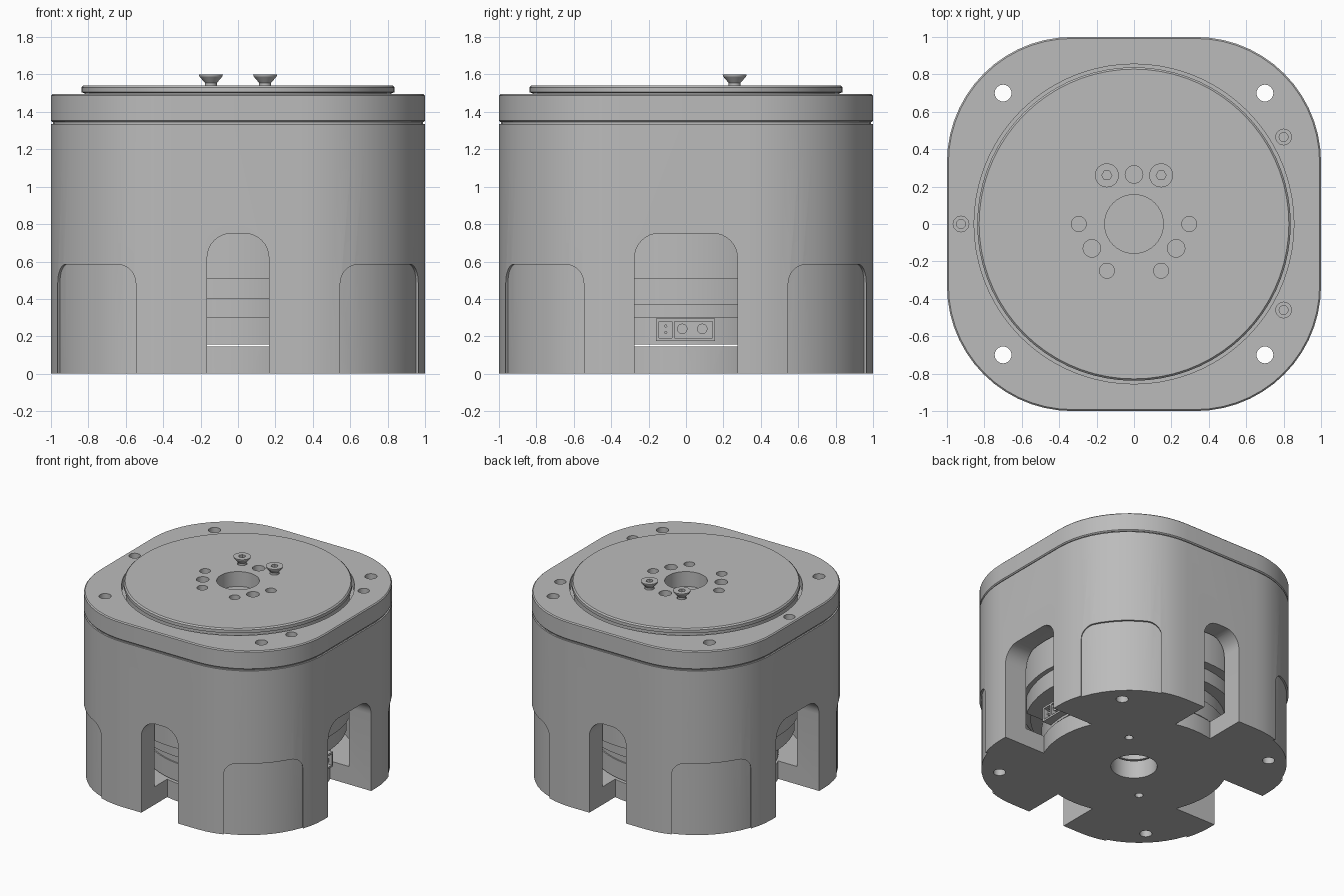
import bpy, bmesh, math
from math import sin, cos, pi
from mathutils import Matrix

if "Cube" in bpy.data.objects:
    bpy.data.objects.remove(bpy.data.objects["Cube"])

grey = bpy.data.materials.new("satin grey")
grey.use_nodes = True
colour = (0.5, 0.5, 0.5, 1)
grey.diffuse_color = colour
grey.node_tree.nodes["Principled BSDF"].inputs["Base Color"].default_value = colour


def finish(name, bm):
    bmesh.ops.recalc_face_normals(bm, faces=bm.faces)
    me = bpy.data.meshes.new(name)
    bm.to_mesh(me)
    bm.free()
    me.materials.append(grey)
    ob = bpy.data.objects.new(name, me)
    bpy.context.collection.objects.link(ob)
    return ob


def prism(name, outline, low, high, matrix=Matrix()):
    """Extrude a flat outline along its own z."""
    bm = bmesh.new()
    face = bm.faces.new([bm.verts.new((x, y, low)) for x, y in outline])
    new = bmesh.ops.extrude_face_region(bm, geom=[face])["geom"]
    verts = [v for v in new if isinstance(v, bmesh.types.BMVert)]
    bmesh.ops.translate(bm, verts=verts, vec=(0, 0, high - low))
    bm.transform(matrix)
    return finish(name, bm)


def turned(name, profile, x=0, y=0, sides=32):
    """Closed solid of revolution from (radius, z) pairs, capped at both ends."""
    bm = bmesh.new()
    rings = [[bm.verts.new((x + r * cos(2 * pi * i / sides), y + r * sin(2 * pi * i / sides), z))
              for i in range(sides)] for r, z in profile]
    for a, b in zip(rings, rings[1:]):
        for i in range(sides):
            j = (i + 1) % sides
            bm.faces.new((a[i], a[j], b[j], b[i]))
    bm.faces.new(rings[0])
    bm.faces.new(rings[-1])
    return finish(name, bm)


def rod(name, r, low, high, x=0, y=0, sides=32):
    return turned(name, [(r, low), (r, high)], x, y, sides)


def box(name, x0, x1, y0, y1, z0, z1):
    return prism(name, [(x0, y0), (x1, y0), (x1, y1), (x0, y1)], z0, z1)


def bake(ob):
    graph = bpy.context.evaluated_depsgraph_get()
    me = bpy.data.meshes.new_from_object(ob.evaluated_get(graph))
    ob.modifiers.clear()
    ob.data = me


def boolean(ob, tools, mode="DIFFERENCE", keep=False):
    for tool in tools:
        mod = ob.modifiers.new("cut", "BOOLEAN")
        mod.object, mod.operation, mod.solver = tool, mode, "EXACT"
        bake(ob)
        if not keep:
            bpy.data.objects.remove(tool)


def bevel(ob, width):
    mod = ob.modifiers.new("bevel", "BEVEL")
    mod.width, mod.segments, mod.limit_method = width, 1, "ANGLE"
    mod.angle_limit = math.radians(40)
    bake(ob)


def rounded_square(half, radius, steps=14):
    c = half - radius
    pts = []
    for q, (sx, sy) in enumerate([(1, 1), (-1, 1), (-1, -1), (1, -1)]):
        for i in range(steps + 1):
            a = pi / 2 * (q + i / steps)
            pts.append((sx * c + radius * cos(a), sy * c + radius * sin(a)))
    return pts


def arch(half, top, radius, angle):
    """Round-topped cutter reaching outwards in the given direction."""
    pts = [(-half, -0.1), (half, -0.1)]
    for side, start in ((1, 0), (-1, pi / 2)):
        for i in range(9):
            a = start + pi / 2 * i / 8
            pts.append((side * (half - radius) + radius * cos(a), top - radius + radius * sin(a)))
    frame = Matrix(((0, 0, 1, 0), (1, 0, 0, 0), (0, 1, 0, 0), (0, 0, 0, 1)))
    return prism("arch cutter", pts, 0.4, 1.4, Matrix.Rotation(angle, 4, "Z") @ frame)


corners = [(sx * 0.7, sy * 0.7) for sx in (1, -1) for sy in (1, -1)]


def bolt_holes(r=0.045):
    return [rod("hole cutter", r, -0.1, 2, x, y, 24) for x, y in corners]


# Housing with four open slots, hollow centre and floor
housing = prism("housing", rounded_square(1, 0.67), 0, 1.335)
boolean(housing, [rod("cavity cutter", 0.85, 0.145, 1.3, sides=64)])
for k in range(4):
    slot = arch(0.165 if k % 2 else 0.275, 0.75, 0.13, k * pi / 2)
    boolean(slot, [rod("floor keeper", 0.69, -0.2, 0.145, sides=64)])
    boolean(housing, [slot])
# Shallow panels on the four corners
keeper = prism("panel keeper", rounded_square(0.985, 0.655), -0.2, 1)
for k in range(4):
    panel = arch(0.295, 0.585, 0.1, pi / 4 + k * pi / 2)
    boolean(panel, [keeper], keep=True)
    boolean(housing, [panel])
bpy.data.objects.remove(keeper)
boolean(housing, bolt_holes())
boolean(housing, [rod("bore cutter", 0.17, -0.1, 0.2)])
boolean(housing, [rod("hole cutter", 0.03, -0.1, 0.1, s * 0.3, s * 0.3, 16) for s in (1, -1)])

# Recessed seam under the lid
seam = prism("seam_gasket", rounded_square(0.988, 0.658), 1.32, 1.36)
boolean(seam, bolt_holes())

# Lid with its round opening and small screw wells
lid = prism("lid", rounded_square(1, 0.67), 1.345, 1.495)
bevel(lid, 0.008)
boolean(lid, [rod("opening cutter", 0.855, 1.42, 1.7, sides=72)])
boolean(lid, bolt_holes())
wells = [(0.8, 0.465), (0.8, -0.46), (-0.925, 0)]
boolean(lid, [turned("well cutter", [(0.024, 1.38), (0.024, 1.44), (0.042, 1.44), (0.042, 1.6)], x, y, 20)
              for x, y in wells])

# Output disc with stepped bore and bolt pattern
disc = turned("output_disc", [(0.82, 1.38), (0.82, 1.5), (0.838, 1.505), (0.838, 1.53), (0.828, 1.54)],
              sides=72)
hub = rod("hub", 0.3, 0.9, 1.4)
boolean(disc, [hub], "UNION")
boolean(disc, [turned("bore cutter", [(0.105, 0.95), (0.105, 1.1), (0.157, 1.1), (0.157, 1.7)], sides=40)])
for x, y, r in [(0, 0.265, 0.047), (0.295, 0, 0.04), (0.225, -0.13, 0.047), (0.145, -0.25, 0.04),
                (0.145, 0.26, 0.036)]:
    for s in ((1, -1) if x else (1,)):
        boolean(disc, [rod("hole cutter", r, 1.42, 1.7, s * x, y, 24)])

# Two raised countersunk screws
for side, s in (("left", 1), ("right", -1)):
    screw = turned(side + "_screw", [(0.032, 1.43), (0.032, 1.555), (0.062, 1.59), (0.064, 1.6)],
                   s * 0.145, 0.26, 28)
    boolean(screw, [rod("socket cutter", 0.027, 1.57, 1.7, s * 0.145, 0.26, 6)])

# Inner drums stacked above the floor
rod("stator_drum", 0.835, 0.51, 1.31, sides=64)
rod("middle_drum", 0.76, 0.4, 0.52, sides=64)
board = rod("circuit_stack", 0.68, 0.156, 0.3, sides=64)
boolean(board, [rod("bore cutter", 0.17, 0.1, 0.25)])
rod("board_spacer", 0.67, 0.3, 0.41, sides=64)
for side, s in (("left", 1), ("right", -1)):
    block = box(side + "_drum_block", min(s * 0.5, s * 0.9), max(s * 0.5, s * 0.9), -0.4, 0.4, 0.37, 0.515)
    boolean(block, [rod("trim", 0.8, 0.2, 0.8, sides=64)], "INTERSECT")

# Power and signal connector in the left slot
plug = box("connector_body", 0.6, 0.74, -0.16, 0.155, 0.175, 0.295)
boolean(plug, [box("cutter", 0.7, 0.8, -0.145, -0.075, 0.19, 0.28),
               box("cutter", 0.7, 0.8, -0.062, 0.143, 0.19, 0.28)])
pin_turn = Matrix.Rotation(pi / 2, 4, "Y")
for name, y, z, r in [("power_pin_a", -0.02, 0.24, 0.028), ("power_pin_b", 0.087, 0.24, 0.028),
                      ("signal_pin_a", -0.108, 0.22, 0.008), ("signal_pin_b", -0.108, 0.255, 0.008)]:
    pin = rod(name, r, 0, 0.06, sides=16)
    pin.data.transform(Matrix.Translation((0.675, y, z)) @ pin_turn)

# Smooth round surfaces, keep machined edges crisp
bpy.ops.object.select_all(action="DESELECT")
for ob in bpy.context.collection.objects:
    if ob.type == "MESH":
        ob.select_set(True)
        bpy.context.view_layer.objects.active = ob
bpy.ops.object.shade_smooth_by_angle(angle=math.radians(25))
